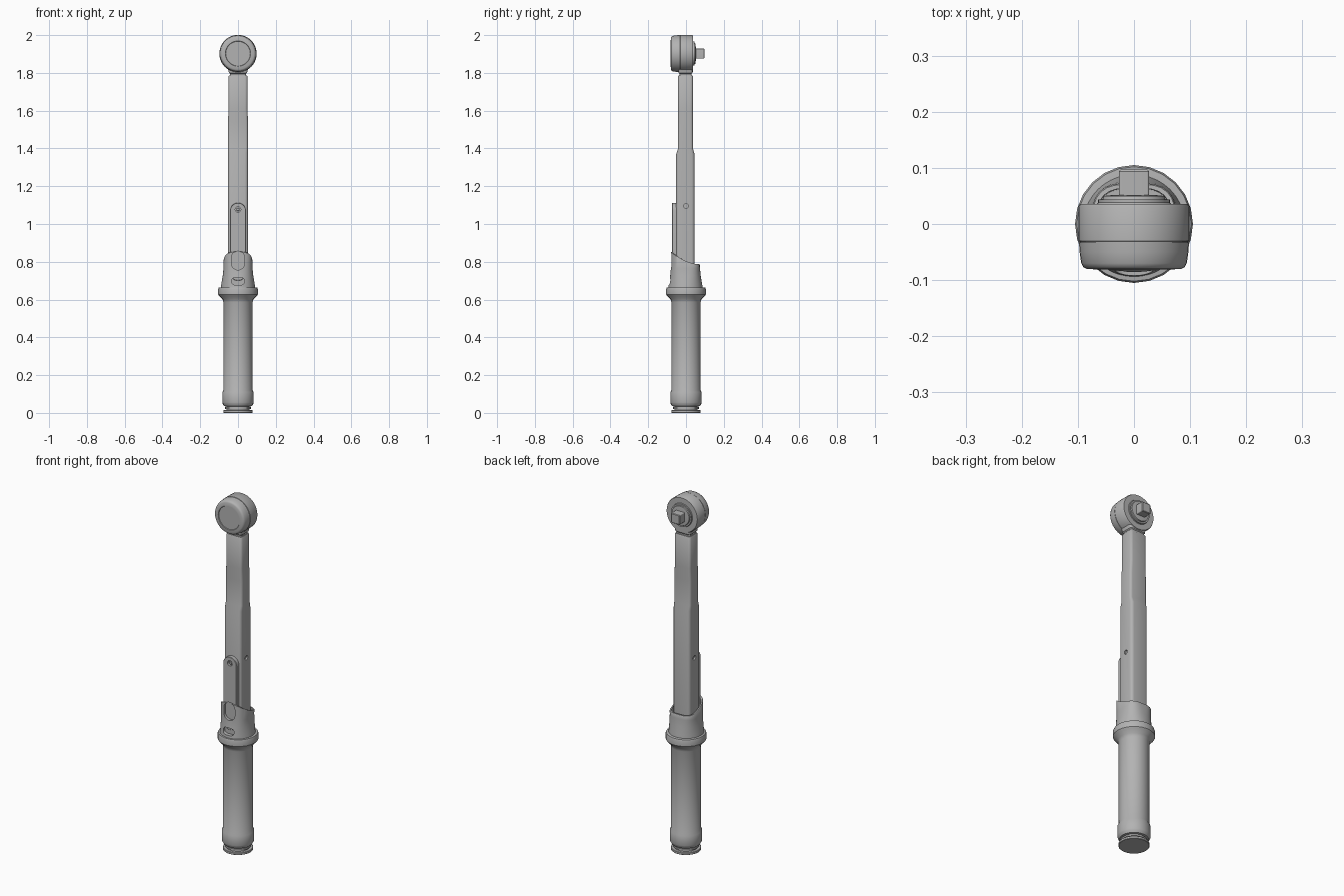
import bpy, bmesh, math
from mathutils import Vector

cube = bpy.data.objects.get("Cube")
if cube:
    bpy.data.objects.remove(cube, do_unlink=True)

grey = bpy.data.materials.new("satin grey")
grey.use_nodes = True
COLOUR = (0.45, 0.45, 0.45, 1)
grey.diffuse_color = COLOUR
grey.node_tree.nodes["Principled BSDF"].inputs["Base Color"].default_value = COLOUR


def loft(name, rings, angle=35):
    """Skin a list of equal rings, capping both ends."""
    bm = bmesh.new()
    loops = [[bm.verts.new(p) for p in ring] for ring in rings]
    n = len(loops[0])
    for a, b in zip(loops, loops[1:]):
        for i in range(n):
            j = (i + 1) % n
            bm.faces.new((a[i], a[j], b[j], b[i]))
    bm.faces.new(loops[0])
    bm.faces.new(loops[-1])
    bmesh.ops.recalc_face_normals(bm, faces=bm.faces)
    mesh = bpy.data.meshes.new(name)
    bm.to_mesh(mesh)
    bm.free()
    mesh.materials.append(grey)
    smooth(mesh, angle)
    obj = bpy.data.objects.new(name, mesh)
    bpy.context.collection.objects.link(obj)
    return obj


def smooth(mesh, angle):
    for p in mesh.polygons:
        p.use_smooth = True
    mesh.set_sharp_from_angle(angle=math.radians(angle))


def lathe(name, profile, axis="z", centre=(0, 0, 0), n=24):
    """Turn (radius, height) pairs around the z, y or x axis."""
    c = Vector(centre)
    turn = {"z": lambda u, v, h: (u, v, h),
            "y": lambda u, v, h: (u, h, v),
            "x": lambda u, v, h: (h, u, v)}[axis]
    angles = [2 * math.pi * i / n for i in range(n)]
    return loft(name, [[c + Vector(turn(r * math.cos(a), r * math.sin(a), h))
                        for a in angles] for r, h in profile])


def round_rect(hx, hy, r, steps=3):
    """Rounded rectangle outline in 2D."""
    pts = []
    for k, (sx, sy) in enumerate(((1, 1), (-1, 1), (-1, -1), (1, -1))):
        for s in range(steps + 1):
            a = math.pi / 2 * (k + s / steps)
            pts.append((sx * (hx - r) + r * math.cos(a),
                        sy * (hy - r) + r * math.sin(a)))
    return pts


def bar(name, sections):
    """Upright bar from (z, half width, y front, y back, corner radius)."""
    return loft(name, [[(x, y + (y0 + y1) / 2, z)
                        for x, y in round_rect(hx, (y1 - y0) / 2, r)]
                       for z, hx, y0, y1, r in sections])


def tablet(name, hx, z0, z1, r, depths):
    """Rounded plate facing the front, from (y, inset) pairs."""
    return loft(name, [[(x, y, z + (z0 + z1) / 2)
                        for x, z in round_rect(hx - d, (z1 - z0) / 2 - d, r - d, 6)]
                       for y, d in depths])


def cut(obj, cutters):
    for c in cutters:
        m = obj.modifiers.new("cut", "BOOLEAN")
        m.operation = "DIFFERENCE"
        m.solver = "EXACT"
        m.object = c
    bpy.context.view_layer.update()
    dg = bpy.context.evaluated_depsgraph_get()
    mesh = bpy.data.meshes.new_from_object(obj.evaluated_get(dg))
    obj.modifiers.clear()
    obj.data = mesh
    smooth(mesh, 35)


# Grip, with end collar, flared ring and base disc
lathe("grip", [(0.062, 0.005), (0.062, 0.034), (0.074, 0.036), (0.081, 0.048),
               (0.083, 0.055), (0.083, 0.11), (0.077, 0.12), (0.077, 0.585),
               (0.082, 0.602), (0.1, 0.62), (0.105, 0.627), (0.105, 0.655),
               (0.102, 0.663), (0.088, 0.665)])
lathe("base_disc", [(0.076, 0), (0.078, 0.002), (0.078, 0.012), (0.076, 0.014)])
lathe("base_ring", [(0.068, 0.021), (0.068, 0.03)])

# Collar: round below, squarer above, with a swept open rim
SEGMENTS = 40


def collar_ring(r, power, z=None, drop=0):
    ring = []
    for i in range(SEGMENTS):
        a = 2 * math.pi * i / SEGMENTS
        c, s = math.cos(a), math.sin(a)
        k = r / (abs(c) ** power + abs(s) ** power) ** (1 / power)
        x, y = k * c, k * s - 0.003
        rim = 0.787 + 0.065 * ((0.075 - y) / 0.15) ** 2 - drop
        ring.append((x, y, rim if z is None else z))
    return ring


collar = loft("collar", [collar_ring(0.092, 2, 0.655), collar_ring(0.088, 2.1, 0.685),
                         collar_ring(0.081, 2.5, 0.725), collar_ring(0.077, 2.9, 0.765),
                         collar_ring(0.076, 3.2, None, 0.004), collar_ring(0.074, 3.2),
                         collar_ring(0.067, 3.2), collar_ring(0.066, 3.2, 0.74)])

# Shaft, stepped thinner towards the head
shaft = bar("shaft", [(0.7, 0.053, -0.052, 0.045, 0.016),
                      (1.37, 0.053, -0.052, 0.045, 0.016),
                      (1.4, 0.053, -0.042, 0.037, 0.013),
                      (1.54, 0.053, -0.042, 0.037, 0.013),
                      (1.61, 0.05, -0.042, 0.037, 0.013),
                      (1.782, 0.05, -0.042, 0.037, 0.013),
                      (1.787, 0.047, -0.039, 0.034, 0.012)])
bar("neck", [(1.78, 0.043, -0.034, 0.03, 0.01), (1.795, 0.043, -0.034, 0.03, 0.01),
             (1.8, 0.048, -0.039, 0.034, 0.01), (1.812, 0.05, -0.04, 0.034, 0.01),
             (1.84, 0.06, -0.04, 0.034, 0.01)])

# Scale plate on the front
plate = tablet("scale_plate", 0.042, 0.7, 1.112, 0.041,
               [(-0.045, 0), (-0.071, 0), (-0.073, 0.002)])

# Cutters for the two windows, the rivet hole and the cross pin
window = tablet("window_cutter", 0.034, 0.757, 0.856, 0.033, [(-0.12, 0), (-0.064, 0)])
oval = tablet("oval_cutter", 0.034, 0.677, 0.716, 0.019, [(-0.12, 0), (-0.07, 0)])
hole = lathe("hole_cutter", [(0.015, -0.12), (0.015, -0.06)], "y", (0, 0, 1.077), 16)
pins = [lathe("pin_cutter", [(0.012, 0.044 * s), (0.012, 0.08 * s)], "x", (0, 0, 1.095), 16)
        for s in (-1, 1)]
cut(collar, [window, oval])
cut(plate, [window, hole])
cut(shaft, pins)
for c in [window, oval, hole] + pins:
    bpy.data.objects.remove(c, do_unlink=True)
lathe("rivet", [(0.009, -0.055), (0.009, -0.068), (0.007, -0.07)], "y", (0, 0, 1.077), 16)

# Ratchet head, front cap and stepped drive face
HEAD = (0, 0, 1.902)
lathe("ratchet_head", [(0.098, -0.031), (0.099, -0.03), (0.099, 0.031), (0.096, 0.036),
                       (0.066, 0.036), (0.064, 0.038), (0.064, 0.044), (0.056, 0.044),
                       (0.054, 0.05), (0.034, 0.052)], "y", HEAD, 40)
lathe("front_cap", [(0.098, -0.033), (0.097, -0.05), (0.094, -0.07), (0.09, -0.077),
                    (0.084, -0.08), (0.067, -0.081), (0.065, -0.078)], "y", HEAD, 40)
lathe("cap_seam", [(0.096, -0.034), (0.096, -0.03)], "y", HEAD, 40)
tablet("square_drive", 0.027, 1.875, 1.929, 0.004,
       [(0.03, 0), (0.094, 0), (0.097, 0.003)])
